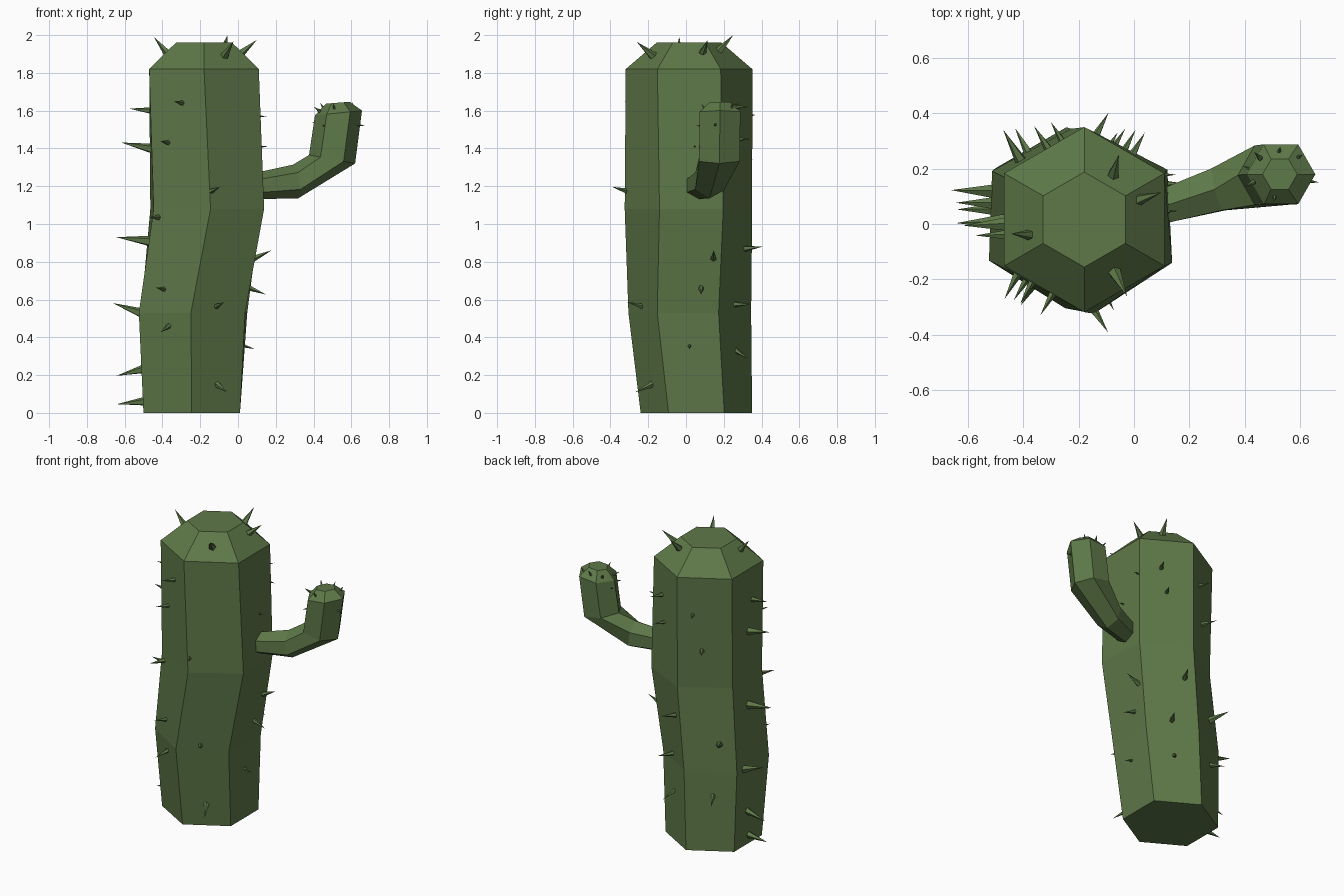
import bpy, bmesh, math
from mathutils import Vector as V

if "Cube" in bpy.data.objects:
    bpy.data.objects.remove(bpy.data.objects["Cube"])

green = bpy.data.materials.new("cactus green")
green.diffuse_color = (0.112, 0.19, 0.066, 1)
green.use_nodes = True
green.node_tree.nodes["Principled BSDF"].inputs["Base Color"].default_value = green.diffuse_color


def make_object(name, bm):
    bmesh.ops.recalc_face_normals(bm, faces=bm.faces)
    me = bpy.data.meshes.new(name)
    bm.to_mesh(me)
    bm.free()
    me.materials.append(green)
    bpy.context.collection.objects.link(bpy.data.objects.new(name, me))


def loft(name, rings):
    """Skin a list of six-point rings and close both ends."""
    bm = bmesh.new()
    loops = [[bm.verts.new(p) for p in r] for r in rings]
    for a, b in zip(loops, loops[1:]):
        for i in range(6):
            j = (i + 1) % 6
            bm.faces.new((a[i], a[j], b[j], b[i]))
    bm.faces.new(loops[0][::-1])
    bm.faces.new(loops[-1])
    make_object(name, bm)


def add_spine(bm, base, tip, ratio=0.17, sides=5):
    """Small pointed cone, its foot sunk slightly into the skin."""
    axis = tip - base
    r = axis.length * ratio
    n = axis.normalized()
    base = base - n * 0.006
    u = n.orthogonal().normalized()
    v = n.cross(u)
    foot = []
    for i in range(sides):
        a = math.tau * i / sides
        foot.append(bm.verts.new(base + r * (u * math.cos(a) + v * math.sin(a))))
    top = bm.verts.new(tip)
    for i in range(sides):
        bm.faces.new((foot[i], foot[(i + 1) % sides], top))
    bm.faces.new(foot[::-1])


# Trunk: gently swaying six-sided column (x, y, z, radius, twist degrees)
levels = [(-0.245, 0.055, 0, 0.295, 0), (-0.238, 0.02, 0.53, 0.325, -2),
          (-0.163, 0.013, 1.08, 0.338, 3), (-0.18, 0.016, 1.82, 0.335, 0),
          (-0.18, 0.016, 1.96, 0.172, 0)]


def trunk_ring(x, y, z, r, twist):
    return [V((x + r * math.cos(math.radians(30 + 60 * k + twist)),
               y + r * math.sin(math.radians(30 + 60 * k + twist)), z))
            for k in range(6)]


trunk = [trunk_ring(*lv) for lv in levels]
loft("trunk", trunk)

# Arm: bent six-sided tube (centre, ring normal, radius)
arm_path = [((0.03, 0.04, 1.205), (0.95, 0.25, 0), 0.07),
            ((0.125, 0.07, 1.205), (0.95, 0.25, 0), 0.073),
            ((0.305, 0.125, 1.225), (0.96, 0.25, 0.15), 0.09),
            ((0.498, 0.177, 1.343), (0.18, 0, 0.98), 0.124),
            ((0.532, 0.18, 1.588), (-0.1, 0, 1), 0.125),
            ((0.528, 0.18, 1.642), (-0.08, 0, 1), 0.063)]
arm = []
for c, n, r in arm_path:
    n = V(n).normalized()
    u = V((0, 1, 0)).cross(n).normalized()
    v = n.cross(u)
    arm.append([V(c) + r * (u * math.cos(math.pi * k / 3) + v * math.sin(math.pi * k / 3))
                for k in range(6)])
loft("arm", arm)

# Trunk spines, per side face: (position across face, height, upward lean, length)
side_spines = {
    0: [(.4, 1.62, 0, .09), (.5, 1.45, 0, .08), (.8, .87, .1, .1), (.5, .575, 0, .1), (.5, .33, -.6, .09)],
    1: [(.28, 1.57, .1, .08), (.45, 1.33, .1, .1), (.7, .71, .3, .13), (.55, .37, -.3, .1)],
    2: [(.5, .06, -.1, .14), (.4, .23, -.25, .14), (.23, .53, .35, .155),
        (.5, .91, .12, .17), (.52, 1.4, .2, .16), (.65, 1.6, .1, .11)],
    3: [(.58, 1.64, .1, .09), (.3, 1.43, .1, .09), (.1, 1.035, 0, .1), (.4, .655, .1, .08), (.57, .46, -.4, .09)],
    4: [(.03, 1.175, .25, .09), (.45, .565, .25, .09), (.52, .15, -.4, .11)],
    5: [(.88, .82, .45, .1), (.7, .66, -.4, .09), (.48, .355, -.3, .06), (.57, 1.41, 0, .04), (.97, 1.57, 0, .04)],
}
bm = bmesh.new()
for k, spines in side_spines.items():
    for t, z, lean, length in spines:
        i = max(n for n in range(3) if levels[n][2] <= z)
        f = (z - levels[i][2]) / (levels[i + 1][2] - levels[i][2])
        a = trunk[i][k].lerp(trunk[i + 1][k], f)
        b = trunk[i][(k + 1) % 6].lerp(trunk[i + 1][(k + 1) % 6], f)
        out = (b - a).normalized().cross(V((0, 0, 1))) + V((0, 0, lean))
        base = a.lerp(b, t)
        add_spine(bm, base, base + out.normalized() * length)
make_object("trunk_spines", bm)

# Crown spines on the sloping top (base, tip)
bm = bmesh.new()
for base, tip in [((-.08, .165, 1.905), (-.055, .25, 2.0)), ((.01, .085, 1.9), (.1, .115, 1.975)),
                  ((-.37, -.04, 1.9), (-.445, -.035, 1.99)), ((-.07, -.175, 1.89), (-.025, -.262, 1.965))]:
    add_spine(bm, V(base), V(tip), 0.2)
make_object("crown_spines", bm)

# Tiny spines around the arm tip (base, tip)
bm = bmesh.new()
for base, tip in [((.59, .24, 1.61), (.61, .25, 1.645)), ((.525, .26, 1.61), (.53, .28, 1.645)),
                  ((.455, .24, 1.61), (.435, .26, 1.64)), ((.43, .15, 1.6), (.40, .135, 1.62)),
                  ((.64, .155, 1.525), (.67, .15, 1.52)), ((.42, .2, 1.53), (.393, .21, 1.54)),
                  ((.51, .1, 1.61), (.505, .08, 1.64)), ((.46, .08, 1.52), (.445, .055, 1.52))]:
    add_spine(bm, V(base), V(tip), 0.25)
make_object("arm_spines", bm)
